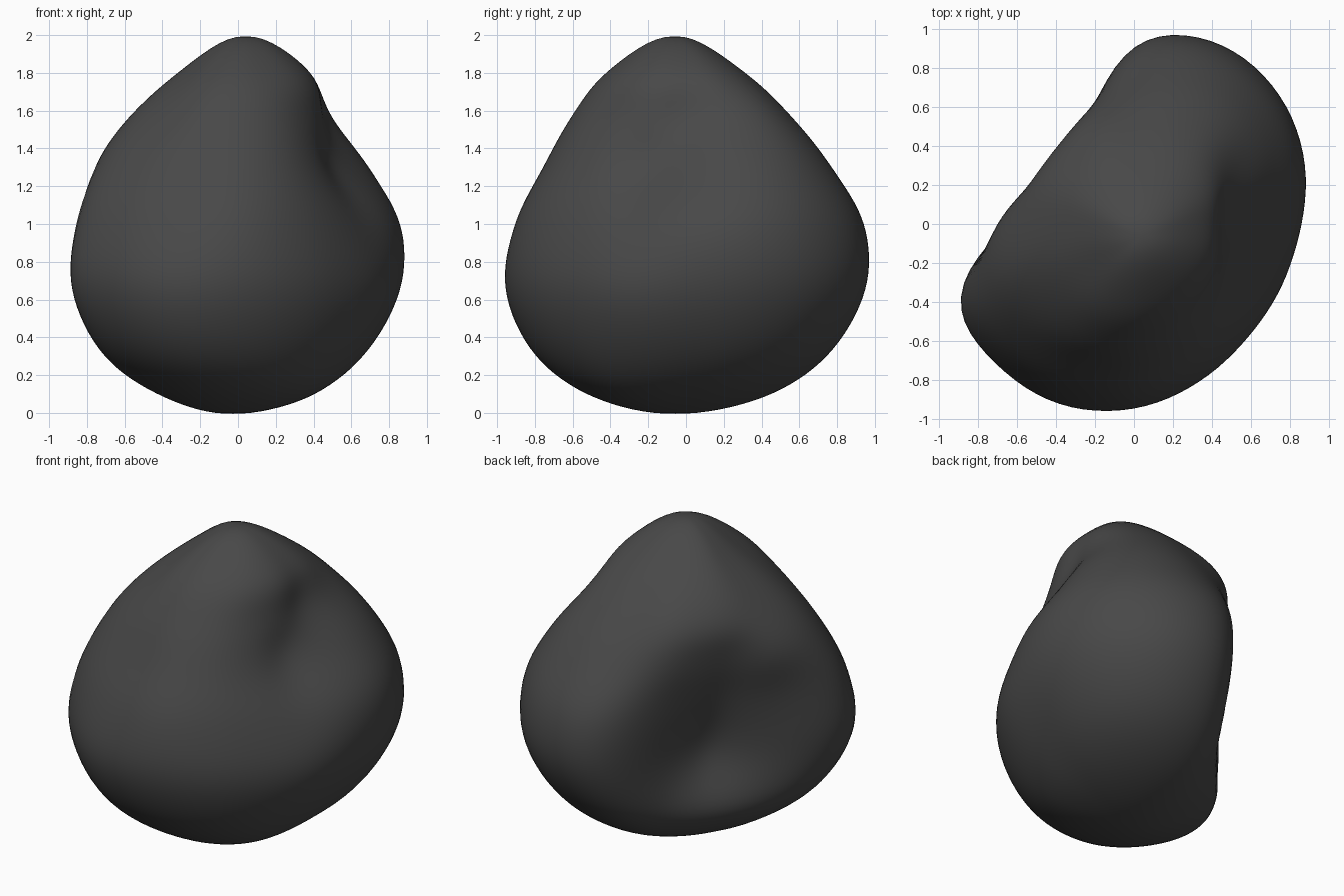
import bpy
import bmesh
import math
from mathutils import Vector

default = bpy.data.objects.get("Cube")
if default:
    bpy.data.objects.remove(default, do_unlink=True)

# Height of each cross-section, with its radius (in hundredths) at sixteen even angles from +x
SECTIONS = {
    0.08: "37 38 40 42 41 36 33 33 37 42 46 49 49 48 45 40",
    0.30: "66 71 77 79 73 56 50 53 63 78 83 84 79 74 70 67",
    0.65: "85 92 99 101 91 55 41 44 63 98 101 101 95 88 83 83",
    1.00: "83 93 99 100 91 60 49 49 66 95 96 93 91 83 76 74",
    1.30: "60 76 84 83 74 63 55 56 71 82 81 77 76 70 61 53",
    1.55: "46 55 64 62 56 56 54 55 58 63 62 63 62 58 52 48",
    1.80: "39 40 38 34 31 31 32 33 32 33 35 41 43 42 42 41",
}
BOTTOM = Vector((-0.03, -0.06, -0.01))
TOP = Vector((0.04, -0.06, 2.01))
AROUND = 96
STEPS = 8


def spline(a, b, c, d, t):
    """Smooth curve from b to c."""
    return b + (c - a) * (t / 2) + (a * 2 - b * 5 + c * 4 - d) * (t * t / 2) \
        + (b * 3 - a - c * 3 + d) * (t ** 3 / 2)


def section_point(z, radii, turn):
    """Point on a cross-section, turn running once around from zero to one."""
    n = len(radii)
    k = int(turn * n)
    r = spline(*(radii[(k + j) % n] for j in (-1, 0, 1, 2)), turn * n - k)
    angle = turn * math.tau
    return Vector((r * math.cos(angle), r * math.sin(angle), z))


rows = [(z, [int(r) / 100 for r in text.split()]) for z, text in SECTIONS.items()]


def meridian(i):
    """Smooth line up the side, carried over both poles."""
    near = [section_point(z, r, i / AROUND) for z, r in rows]
    opposite = ((i + AROUND // 2) % AROUND) / AROUND
    low = section_point(*rows[0], opposite)
    high = section_point(*rows[-1], opposite)
    pts = [low, BOTTOM, *near, TOP, high]
    line = []
    for k in range(1, len(pts) - 2):
        line += [spline(*pts[k - 1:k + 3], s / STEPS) for s in range(STEPS)]
    return line[1:]


# Dented pebble body
bm = bmesh.new()
columns = [[bm.verts.new(p) for p in meridian(i)] for i in range(AROUND)]
bottom, top = bm.verts.new(BOTTOM), bm.verts.new(TOP)
for i, left in enumerate(columns):
    right = columns[(i + 1) % AROUND]
    bm.faces.new((bottom, right[0], left[0]))
    bm.faces.new((top, left[-1], right[-1]))
    for j in range(len(left) - 1):
        bm.faces.new((left[j], right[j], right[j + 1], left[j + 1]))

# Soften the surface
for _ in range(10):
    bmesh.ops.smooth_vert(bm, verts=bm.verts, factor=0.5,
                          use_axis_x=True, use_axis_y=True, use_axis_z=True)
bmesh.ops.recalc_face_normals(bm, faces=bm.faces)

mesh = bpy.data.meshes.new("pebble")
bm.to_mesh(mesh)
bm.free()
mesh.shade_smooth()
pebble = bpy.data.objects.new("pebble", mesh)
bpy.context.collection.objects.link(pebble)

# Dark stone colour
stone = bpy.data.materials.new("dark grey stone")
stone.use_nodes = True
colour = (0.065, 0.065, 0.065, 1)
stone.diffuse_color = colour
stone.node_tree.nodes["Principled BSDF"].inputs["Base Color"].default_value = colour
mesh.materials.append(stone)
